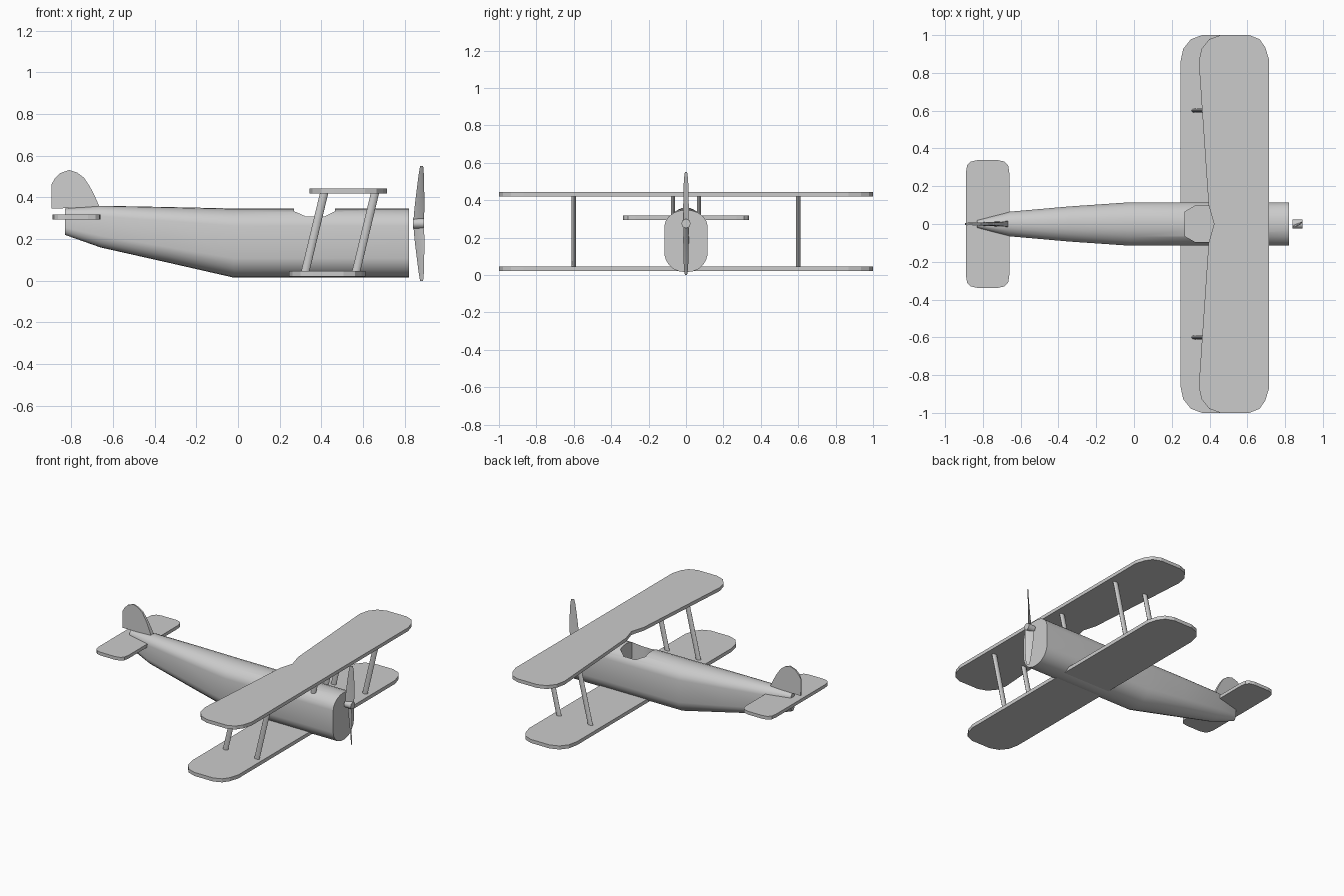
import bpy, bmesh, math
from mathutils import Vector

if "Cube" in bpy.data.objects:
    bpy.data.objects.remove(bpy.data.objects["Cube"])


def make(name, bm, smooth=None):
    bmesh.ops.recalc_face_normals(bm, faces=bm.faces[:])
    me = bpy.data.meshes.new(name)
    bm.to_mesh(me)
    bm.free()
    ob = bpy.data.objects.new(name, me)
    bpy.context.collection.objects.link(ob)
    if smooth:
        shade(ob, smooth)
    return ob


def shade(ob, deg):
    bpy.ops.object.select_all(action='DESELECT')
    ob.select_set(True)
    bpy.context.view_layer.objects.active = ob
    bpy.ops.object.shade_smooth_by_angle(angle=math.radians(deg))


def loft(name, rings, smooth=None):
    """Skin a list of equal-length rings and cap both ends."""
    bm = bmesh.new()
    vs = [[bm.verts.new(p) for p in r] for r in rings]
    n = len(rings[0])
    for a, b in zip(vs, vs[1:]):
        for i in range(n):
            j = (i + 1) % n
            bm.faces.new((a[i], a[j], b[j], b[i]))
    bm.faces.new(vs[0][::-1])
    bm.faces.new(vs[-1])
    return make(name, bm, smooth)


def slab(name, half, z0, z1, smooth=None):
    """Plate from a half outline (x, y >= 0), mirrored over y = 0."""
    full = half + [(x, -y) for x, y in reversed(half) if y > 0]
    return loft(name, [[(x, y, z) for x, y in full] for z in (z0, z1)], smooth)


# fuselage: one cross-section scaled along the body
half = [(0, 1), (.3, .99), (.58, .955), (.82, .89), (.95, .82), (1, .75),
        (1, .28), (.94, .2), (.8, .12), (.58, .05), (.3, .012), (0, 0)]
section = half + [(-y, t) for y, t in reversed(half[1:-1])]
stations = [(.82, .115, .015, .347), (-.02, .115, .015, .347),
            (-.34, .093, .088, .354), (-.66, .065, .16, .36), (-.83, .02, .22, .347)]
fuselage = loft("fuselage", [[(x, y * w, lo + t * (hi - lo)) for y, t in section]
                             for x, w, lo, hi in stations])

# cockpit opening
cutter = slab("cockpit_cutter", [(.27, 0), (.27, .065), (.325, .096), (.417, .096),
                                 (.465, .065), (.465, 0)], .2, .5)
mod = fuselage.modifiers.new("cockpit", 'BOOLEAN')
mod.object = cutter
mod.operation = 'DIFFERENCE'
mod.solver = 'EXACT'
bpy.context.view_layer.objects.active = fuselage
bpy.ops.object.modifier_apply(modifier=mod.name)
bpy.data.objects.remove(cutter)
shade(fuselage, 35)


# wings and tailplane with rounded tips
def tip(front, rear, span):
    return [(front, span - .13), (front - .02, span - .065), (front - .05, span - .022),
            (front - .105, span), (rear + .115, span), (rear + .055, span - .022),
            (rear + .015, span - .072), (rear, span - .14)]


slab("upper_wing", [(.715, 0)] + tip(.715, .343, 1) + [(.395, .1), (.424, 0)], .42, .444)
slab("lower_wing", [(.612, 0)] + tip(.612, .246, 1) + [(.246, 0)], .021, .046)
slab("tailplane", [(-.66, 0), (-.66, .27), (-.666, .31), (-.685, .33), (-.72, .338),
                   (-.83, .338), (-.865, .33), (-.884, .31), (-.89, .27), (-.89, 0)], .295, .318)

# fin, thick at its base and thin at the top
outline = [(-.665, .355), (-.687, .405), (-.71, .45), (-.74, .495), (-.772, .519),
           (-.81, .532), (-.853, .517), (-.88, .49), (-.895, .463), (-.895, .346)]


def fin_y(x, z):
    return (.016 - .012 * (z - .345) / .187) * (.3 if x < -.89 else 1)


loft("fin", [[(x, s * fin_y(x, z), z) for x, z in outline] for s in (-1, 1)])


# slanted struts
def strut(name, x, y, z0, z1):
    ring = [(.02 * math.cos(a), .011 * math.sin(a)) for a in
            [math.tau * i / 8 for i in range(8)]]
    loft(name, [[(x + (z - .04) * .24 + dx, y + dy, z) for dx, dy in ring]
                for z in (z0, z1)], 50)


for side, s in (("left", 1), ("right", -1)):
    strut(f"rear_strut_{side}", .322, s * .6, .035, .43)
    strut(f"front_strut_{side}", .566, s * .6, .035, .43)
    strut(f"centre_strut_{side}", .566, s * .07, .3, .43)

# propeller hub
hub = [(.025 * math.cos(math.tau * i / 8), .275 + .025 * math.sin(math.tau * i / 8)) for i in range(8)]
loft("propeller_hub", [[(x, y, z) for y, z in hub] for x in (.84, .893)], 50)

# twisted propeller blades; the second is the first turned half a circle about x
blade = [(.01, .842, .893, .013), (.08, .848, .895, .015), (.17, .859, .894, .014),
         (.24, .868, .892, .011), (.275, .874, .889, .006)]
for name, s in (("upper_blade", 1), ("lower_blade", -1)):
    loft(name, [[(a, s * -w, .275 + s * d), (a + .006, s * (-w + .008), .275 + s * d),
                 (b, s * w, .275 + s * d), (b - .006, s * (w - .008), .275 + s * d)]
                for d, a, b, w in blade], 40)
